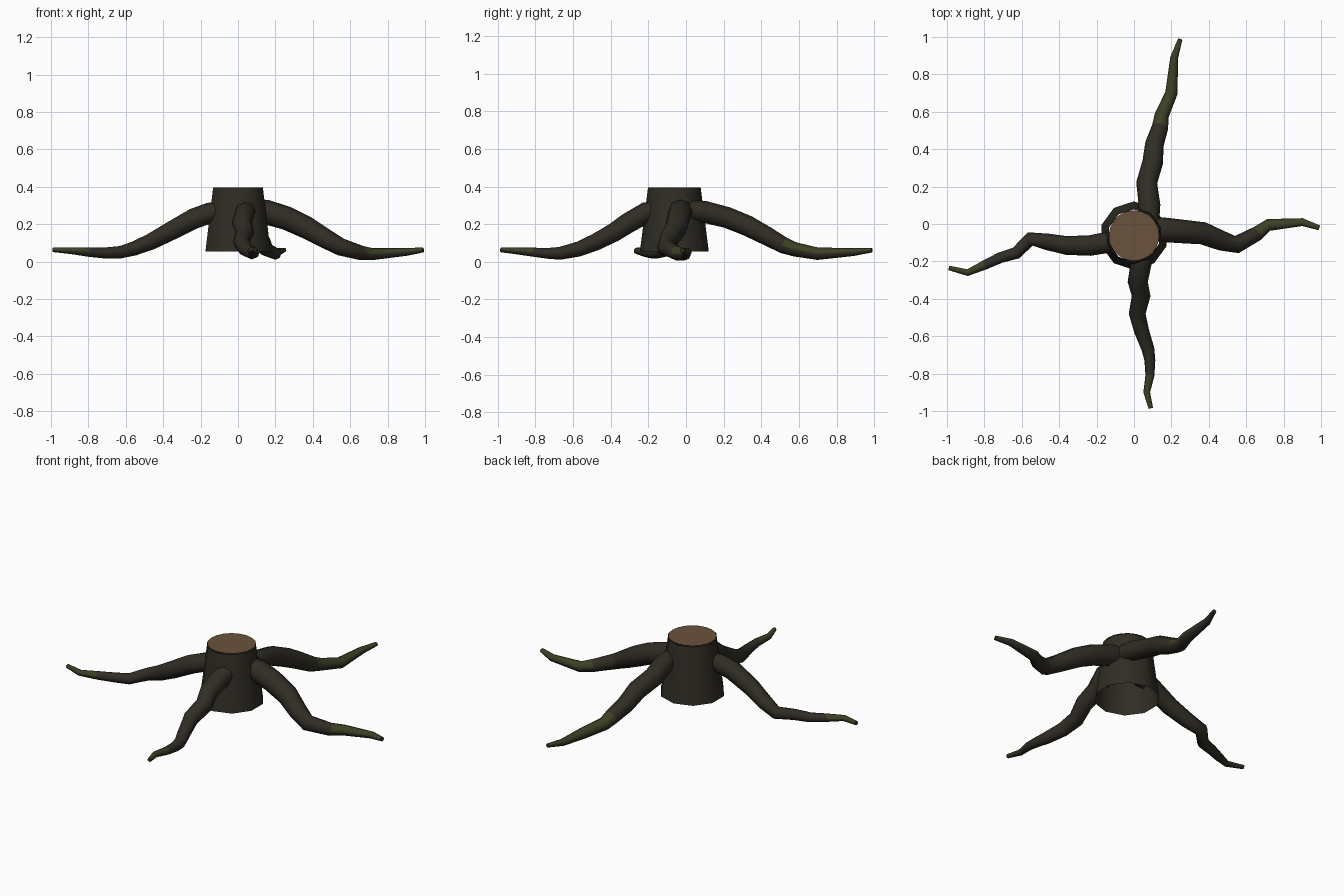
import bpy, bmesh, math
from mathutils import Vector

cube = bpy.data.objects.get("Cube")
if cube:
    bpy.data.objects.remove(cube, do_unlink=True)


def material(name, rgb):
    m = bpy.data.materials.new(name)
    m.use_nodes = True
    m.diffuse_color = (*rgb, 1)
    bsdf = next(n for n in m.node_tree.nodes if n.type == "BSDF_PRINCIPLED")
    bsdf.inputs["Base Color"].default_value = (*rgb, 1)
    bsdf.inputs["Roughness"].default_value = 0.9
    return m


bark = material("dark bark", (0.029, 0.026, 0.018))
moss = material("moss green", (0.046, 0.05, 0.017))
wood = material("cut wood", (0.145, 0.085, 0.046))


def finish(name, bm, mats, smooth=True):
    mesh = bpy.data.meshes.new(name)
    bm.to_mesh(mesh)
    bm.free()
    obj = bpy.data.objects.new(name, mesh)
    bpy.context.collection.objects.link(obj)
    for m in mats:
        mesh.materials.append(m)
    if smooth:
        bpy.ops.object.select_all(action="DESELECT")
        obj.select_set(True)
        bpy.context.view_layer.objects.active = obj
        bpy.ops.object.shade_smooth_by_angle(angle=math.radians(60))
    return obj


def loft(bm, rings):
    for a, b in zip(rings, rings[1:]):
        n = len(a)
        for i in range(n):
            j = (i + 1) % n
            bm.faces.new((a[i], a[j], b[j], b[i]))


def circle(bm, radius, z, sides):
    angles = [math.pi / 2 + math.tau * i / sides for i in range(sides)]
    return [bm.verts.new((radius * math.cos(a), -0.062 + radius * math.sin(a), z))
            for a in angles]


# Trunk: open tapered tube
bm = bmesh.new()
loft(bm, [circle(bm, 0.183, 0.055, 10), circle(bm, 0.14, 0.395, 10)])
finish("trunk", bm, [bark])

# Cut top: separate disc
bm = bmesh.new()
bm.faces.new(circle(bm, 0.135, 0.4, 20))
finish("cut_top", bm, [wood], smooth=False)


# Roots: tapered tubes along winding paths, mossy on top of the tips
def root(name, path, moss_start, sides=8):
    bm = bmesh.new()
    pts = [Vector(p[:3]) for p in path]
    rings = []
    for i, p in enumerate(pts):
        tangent = (pts[min(i + 1, len(pts) - 1)] - pts[max(i - 1, 0)]).normalized()
        side = tangent.cross(Vector((0, 0, 1))).normalized()
        up = side.cross(tangent)
        r = path[i][3]
        rings.append([bm.verts.new(p + r * (side * math.cos(a) + up * math.sin(a)))
                      for a in (math.tau * k / sides for k in range(sides))])
    loft(bm, rings)
    bm.faces.new(rings[0])
    bm.faces.new(rings[-1])
    bmesh.ops.recalc_face_normals(bm, faces=bm.faces)
    for f in bm.faces:
        c = f.calc_center_median()
        if f.normal.z > 0.2 and max(abs(c.x), abs(c.y)) > moss_start:
            f.material_index = 1
    finish(name, bm, [bark, moss])


root("left_root", [
    (0.08, -0.03, 0.275, 0.06), (0.15, -0.03, 0.265, 0.066), (0.26, -0.04, 0.232, 0.063),
    (0.37, -0.05, 0.18, 0.06), (0.47, -0.09, 0.122, 0.053), (0.55, -0.11, 0.078, 0.047),
    (0.66, -0.05, 0.046, 0.039), (0.72, -0.005, 0.04, 0.032), (0.9, 0.01, 0.052, 0.021),
    (0.99, -0.02, 0.062, 0.013)], 0.67)
root("right_root", [
    (-0.08, -0.09, 0.27, 0.05), (-0.15, -0.1, 0.26, 0.056), (-0.235, -0.115, 0.23, 0.055),
    (-0.36, -0.115, 0.163, 0.05), (-0.465, -0.095, 0.107, 0.044), (-0.555, -0.08, 0.07, 0.038),
    (-0.63, -0.155, 0.05, 0.033), (-0.715, -0.18, 0.046, 0.029), (-0.8, -0.22, 0.051, 0.025),
    (-0.89, -0.26, 0.058, 0.018), (-0.99, -0.235, 0.063, 0.012)], 0.83)
root("back_root", [
    (0.08, 0.02, 0.275, 0.055), (0.083, 0.1, 0.265, 0.058), (0.068, 0.22, 0.235, 0.056),
    (0.1, 0.33, 0.19, 0.055), (0.11, 0.43, 0.137, 0.05), (0.14, 0.52, 0.087, 0.044),
    (0.148, 0.58, 0.066, 0.038), (0.2, 0.7, 0.043, 0.033), (0.215, 0.89, 0.052, 0.021),
    (0.247, 0.988, 0.062, 0.012)], 0.53)
root("front_root", [
    (0.045, -0.14, 0.275, 0.05), (0.038, -0.21, 0.262, 0.056), (0.02, -0.31, 0.205, 0.054),
    (0.038, -0.385, 0.155, 0.05), (0.017, -0.48, 0.105, 0.045), (0.04, -0.57, 0.068, 0.04),
    (0.075, -0.67, 0.045, 0.034), (0.085, -0.73, 0.045, 0.029), (0.085, -0.81, 0.051, 0.024),
    (0.068, -0.9, 0.058, 0.018), (0.09, -0.985, 0.063, 0.012)], 0.8)
